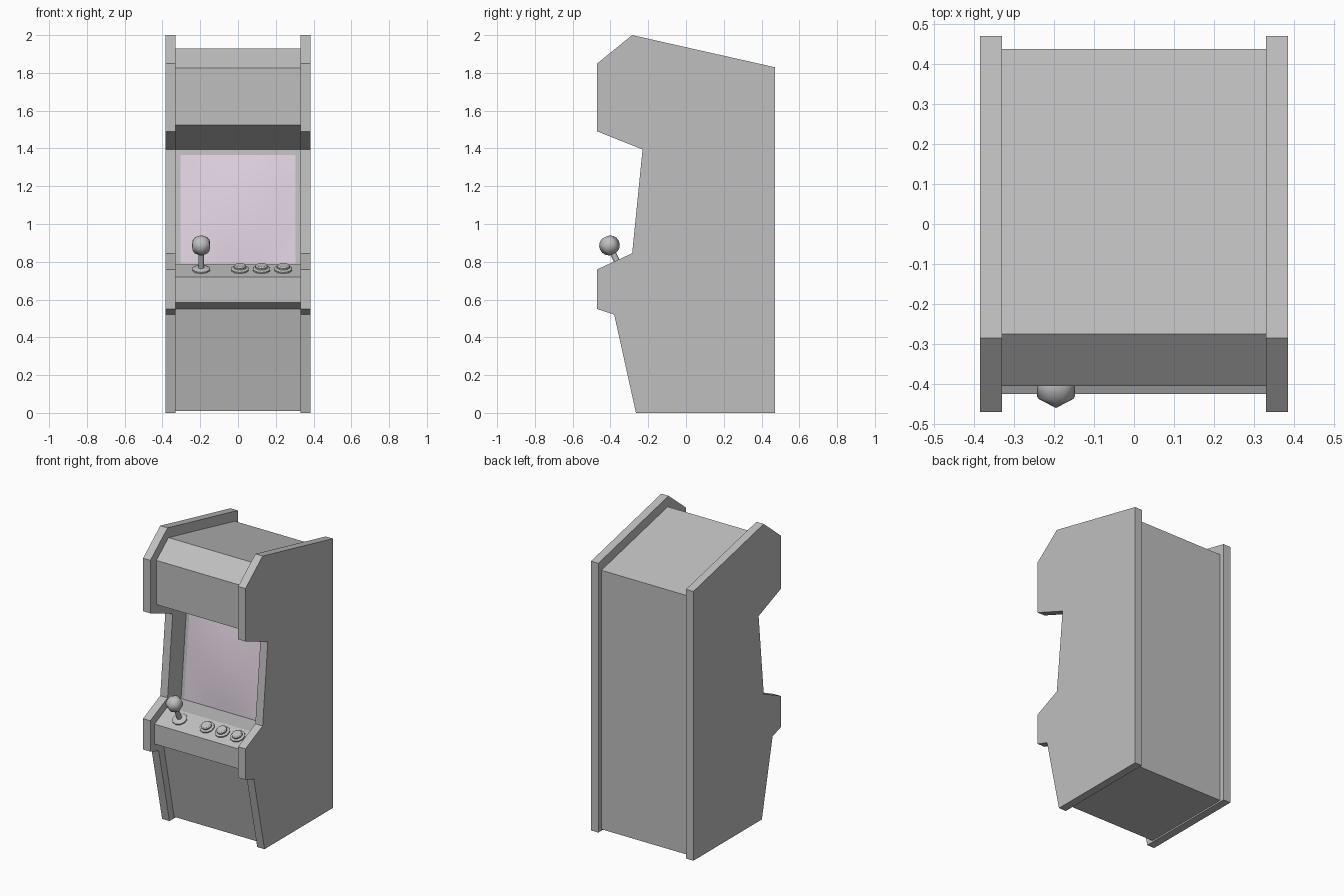
import bpy
import bmesh
from math import atan2, cos, sin, pi, radians
from mathutils import Matrix, Vector

cube = bpy.data.objects.get("Cube")
if cube:
    bpy.data.objects.remove(cube, do_unlink=True)


def material(name, rgb):
    mat = bpy.data.materials.new(name)
    mat.use_nodes = True
    mat.diffuse_color = (*rgb, 1)
    mat.node_tree.nodes["Principled BSDF"].inputs["Base Color"].default_value = (*rgb, 1)
    return mat


GREY = material("cabinet grey", (0.52, 0.52, 0.52))
GLASS = material("pale pink glass", (0.76, 0.66, 0.76))


def finish(name, bm, mat, smooth=None):
    bmesh.ops.recalc_face_normals(bm, faces=bm.faces)
    mesh = bpy.data.meshes.new(name)
    bm.to_mesh(mesh)
    bm.free()
    mesh.materials.append(mat)
    obj = bpy.data.objects.new(name, mesh)
    bpy.context.collection.objects.link(obj)
    if smooth:
        bpy.ops.object.select_all(action="DESELECT")
        obj.select_set(True)
        bpy.context.view_layer.objects.active = obj
        bpy.ops.object.shade_smooth_by_angle(angle=radians(smooth))
    return obj


def extrude_profile(name, profile, x0, x1, mat):
    """Extrude a (y, z) outline from x0 to x1."""
    bm = bmesh.new()
    face = bm.faces.new([bm.verts.new((x0, y, z)) for y, z in profile])
    out = bmesh.ops.extrude_face_region(bm, geom=[face])
    moved = [v for v in out["geom"] if isinstance(v, bmesh.types.BMVert)]
    bmesh.ops.translate(bm, verts=moved, vec=(x1 - x0, 0, 0))
    return finish(name, bm, mat)


def lathe(name, profile, sides, matrix, mat, smooth=None):
    """Turn a (radius, height) outline about the local z axis."""
    bm = bmesh.new()
    rings = []
    for r, h in profile:
        rings.append([bm.verts.new((r * sin(2 * pi * i / sides),
                                    -r * cos(2 * pi * i / sides), h))
                      for i in range(sides)])
    for low, high in zip(rings, rings[1:]):
        for i in range(sides):
            j = (i + 1) % sides
            bm.faces.new((low[i], low[j], high[j], high[i]))
    bm.faces.new(rings[0])
    bm.faces.new(rings[-1])
    bm.transform(matrix)
    return finish(name, bm, mat, smooth)


# Side panels
side = [(-0.265, 0), (0.47, 0), (0.47, 1.83), (-0.285, 2.0), (-0.47, 1.85),
        (-0.47, 1.49), (-0.23, 1.395), (-0.285, 0.845), (-0.47, 0.76),
        (-0.47, 0.55), (-0.38, 0.52)]
for label, s in (("left", 1), ("right", -1)):
    extrude_profile(label + "_side_panel", side, 0.33 * s, 0.385 * s, GREY)

# Recessed cabinet body with marquee, screen recess, deck and kick panel
screen_low, screen_high = (-0.14, 0.785), (-0.08, 1.395)
body = [(-0.215, 0.01), (0.437, 0.01), (0.437, 1.77), (-0.275, 1.93),
        (-0.405, 1.825), (-0.405, 1.525), screen_high, screen_low,
        (-0.285, 0.785), (-0.425, 0.72), (-0.425, 0.585), (-0.33, 0.55)]
extrude_profile("cabinet_body", body, -0.33, 0.33, GREY)

# Slightly domed screen glass lying on the sloping screen panel
bm = bmesh.new()
bmesh.ops.create_grid(bm, x_segments=8, y_segments=8, size=1)
slope = (screen_high[0] - screen_low[0]) / (screen_high[1] - screen_low[1])
for v in bm.verts:
    u, w = v.co.x, v.co.y
    z = 1.0775 + 0.2875 * w
    y = screen_low[0] + slope * (z - screen_low[1])
    bulge = 0.003 + 0.018 * (1 - u * u) * (1 - w * w)
    v.co = (0.305 * u, y - bulge, z)
finish("screen_glass", bm, GLASS, 60)
glass = bpy.data.objects["screen_glass"]
# Keep the glass facing the front
if glass.data.polygons[0].normal.y > 0:
    glass.data.flip_normals()

# Controls stand square on the sloping deck
tilt = Matrix.Rotation(atan2(0.065, 0.14), 4, "X")


def on_deck(x):
    return Matrix.Translation(Vector((x, -0.345, 0.757))) @ tilt


button = [(0.048, -0.005), (0.048, 0.008), (0.036, 0.014), (0.034, 0.014),
          (0.034, 0.024), (0.027, 0.029)]
for i, x in enumerate((0.01, 0.125, 0.24)):
    lathe("button_%d" % (i + 1), button, 10, on_deck(x), GREY, 30)

# Joystick
stick = on_deck(-0.195)
lathe("joystick_base", [(0.048, -0.005), (0.048, 0.008), (0.034, 0.015)],
      10, stick, GREY, 30)
lathe("joystick_shaft", [(0.016, 0), (0.016, 0.12)], 10, stick, GREY, 40)
ball = [(0.055 * sin(pi * k / 8), 0.143 - 0.053 * cos(pi * k / 8))
        for k in range(1, 8)]
lathe("joystick_ball", ball, 6, stick, GREY, 70)
